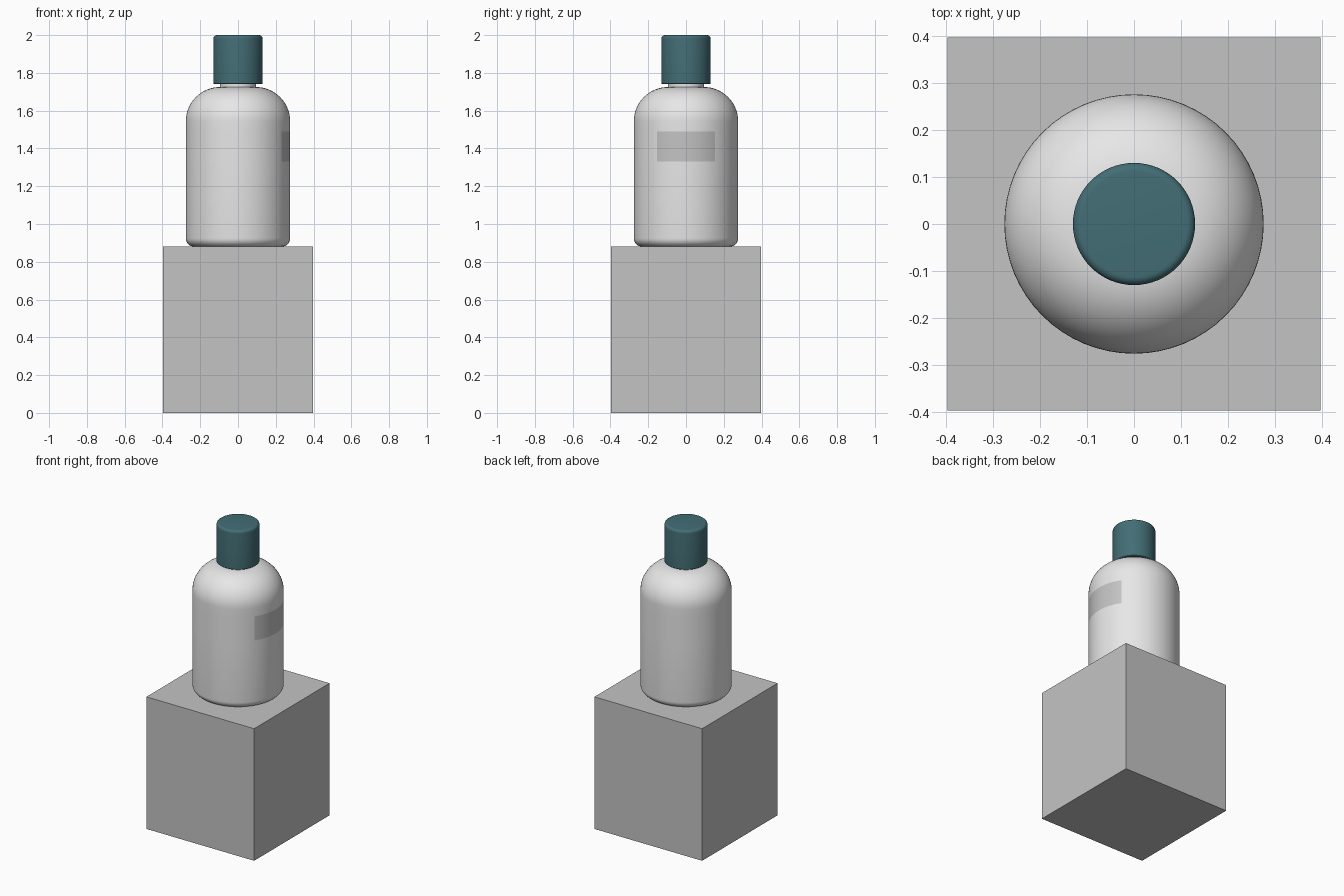
import bpy, bmesh, math

cube = bpy.data.objects.get("Cube")
if cube:
    bpy.data.objects.remove(cube, do_unlink=True)


def material(name, rgb):
    mat = bpy.data.materials.new(name)
    mat.use_nodes = True
    colour = (*rgb, 1)
    mat.diffuse_color = colour
    mat.node_tree.nodes["Principled BSDF"].inputs["Base Color"].default_value = colour
    return mat


def arc(cx, cz, r, start, end, steps):
    """Points (radius, height) along an arc, angles in degrees."""
    angles = [math.radians(start + (end - start) * i / steps) for i in range(steps + 1)]
    return [(cx + r * math.cos(a), cz + r * math.sin(a)) for a in angles]


def finish(bm, name, mats):
    mesh = bpy.data.meshes.new(name)
    bmesh.ops.recalc_face_normals(bm, faces=bm.faces)
    bm.to_mesh(mesh)
    bm.free()
    obj = bpy.data.objects.new(name, mesh)
    bpy.context.collection.objects.link(obj)
    for mat in mats:
        mesh.materials.append(mat)
    return obj


def lathe(name, profile, mats, segments=64):
    """Revolve a (radius, height) profile about the z axis."""
    bm = bmesh.new()
    verts = [bm.verts.new((r, 0, z)) for r, z in profile]
    edges = [bm.edges.new(pair) for pair in zip(verts, verts[1:])]
    bmesh.ops.spin(bm, geom=verts + edges, cent=(0, 0, 0), axis=(0, 0, 1),
                   angle=math.tau, steps=segments)
    bmesh.ops.remove_doubles(bm, verts=bm.verts, dist=1e-4)
    obj = finish(bm, name, mats)
    bpy.ops.object.select_all(action="DESELECT")
    obj.select_set(True)
    bpy.context.view_layer.objects.active = obj
    bpy.ops.object.shade_smooth_by_angle(angle=math.radians(35))
    return obj


stone = material("stone grey", (0.55, 0.55, 0.55))
white = material("bottle white", (0.8, 0.8, 0.8))
label = material("label grey", (0.55, 0.55, 0.55))
teal = material("cap teal", (0.055, 0.155, 0.178))

# Square plinth
base_top = 0.88
bm = bmesh.new()
bmesh.ops.create_cube(bm, size=1)
bmesh.ops.scale(bm, vec=(0.794, 0.794, base_top), verts=bm.verts)
bmesh.ops.translate(bm, vec=(0, 0, base_top / 2), verts=bm.verts)
finish(bm, "plinth", [stone])

# Bottle: rounded foot, straight wall, domed shoulder, short neck
radius, foot, dome = 0.276, 0.045, 0.181
label_low, label_high = 1.33, 1.49
profile = [(0, base_top)]
profile += arc(radius - foot, base_top + foot, foot, -90, 0, 8)
profile += [(radius, label_low), (radius, label_high)]
profile += arc(radius - dome, 1.544, dome, 0, 90, 16)
profile += [(0.095, 1.76), (0, 1.76)]
bottle = lathe("bottle", profile, [white, label])

# Label band on the +x side of the wall
for face in bottle.data.polygons:
    c = face.center
    if label_low < c.z < label_high and c.x > 0 and abs(c.y) < 0.15:
        face.material_index = 1

# Cap with softened rims
cap_r, rim = 0.13, 0.018
profile = [(0, 1.74), (cap_r - 0.004, 1.74), (cap_r, 1.744)]
profile += arc(cap_r - rim, 2 - rim, rim, 0, 90, 6) + [(0, 2)]
lathe("cap", profile, [teal])
